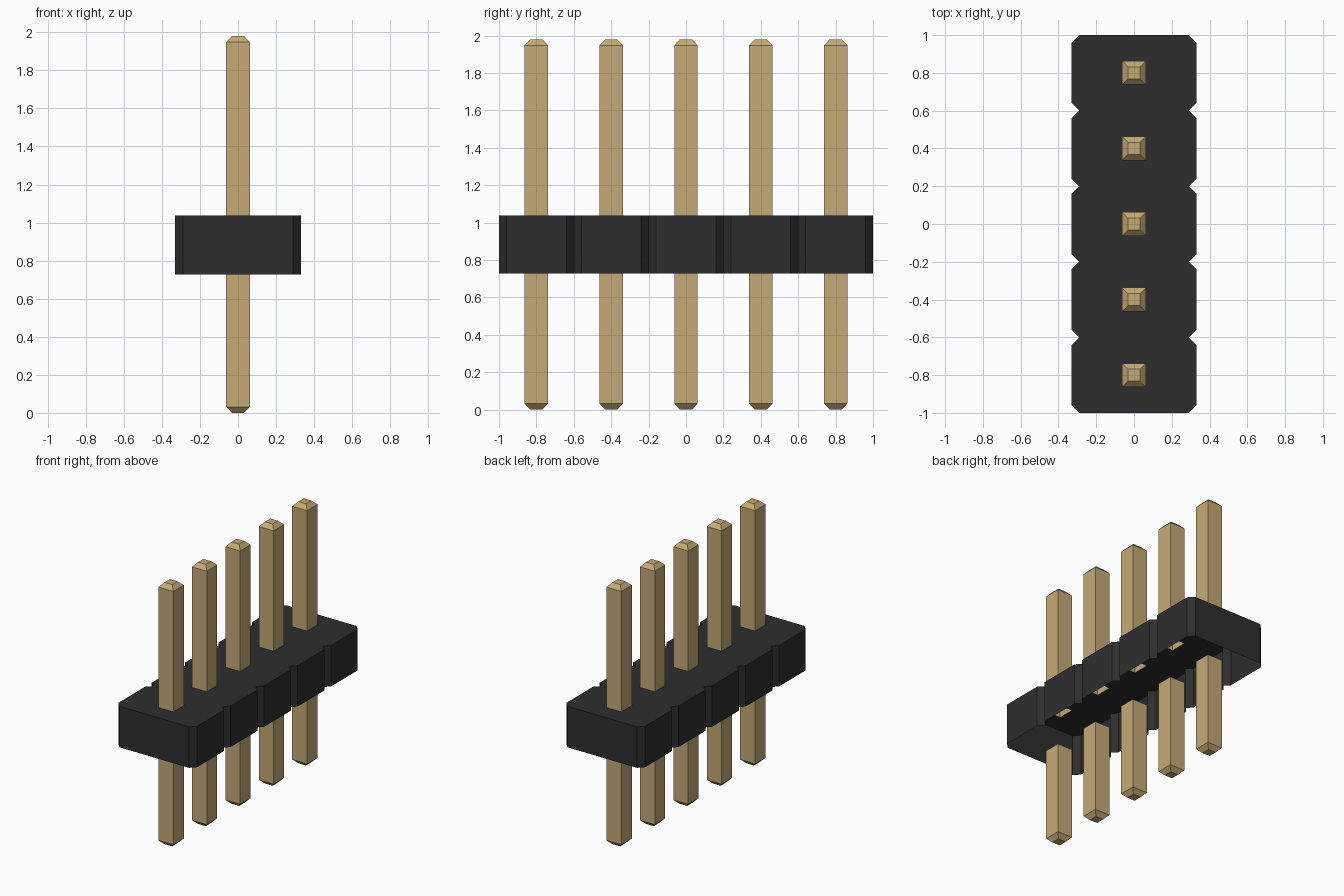
import bpy, bmesh

if "Cube" in bpy.data.objects:
    bpy.data.objects.remove(bpy.data.objects["Cube"], do_unlink=True)

PITCH, COUNT = 0.4, 5
HALF_X, CHAMFER = 0.33, 0.04          # housing half width and corner cut
BODY_LOW, BODY_TOP = 0.727, 1.037
PIN, TIP, BEVEL = 0.0625, 0.032, 0.032  # pin half width, tip half width, tip height
HEIGHT = 1.98
CENTRES = [(i - (COUNT - 1) / 2) * PITCH for i in range(COUNT)]


def material(name, rgb):
    mat = bpy.data.materials.new(name)
    mat.use_nodes = True
    mat.diffuse_color = (*rgb, 1)
    mat.node_tree.nodes["Principled BSDF"].inputs["Base Color"].default_value = (*rgb, 1)
    return mat


def finish(name, bm, mat):
    bmesh.ops.recalc_face_normals(bm, faces=bm.faces[:])
    mesh = bpy.data.meshes.new(name)
    bm.to_mesh(mesh)
    bm.free()
    mesh.materials.append(mat)
    obj = bpy.data.objects.new(name, mesh)
    bpy.context.collection.objects.link(obj)
    return obj


def square(bm, half, y, z):
    return [bm.verts.new((sx * half, y + sy * half, z))
            for sx, sy in ((1, 1), (-1, 1), (-1, -1), (1, -1))]


def pin_half(name, y, z_body, z_shoulder, z_end, mat):
    """Square pin from the housing face to a bevelled tip, open at the housing."""
    bm = bmesh.new()
    rings = [square(bm, PIN, y, z_body), square(bm, PIN, y, z_shoulder),
             square(bm, TIP, y, z_end)]
    for a, b in zip(rings, rings[1:]):
        for i in range(4):
            j = (i + 1) % 4
            bm.faces.new((a[i], a[j], b[j], b[i]))
    bm.faces.new(rings[-1])
    return finish(name, bm, mat)


black = material("black plastic", (0.027, 0.027, 0.027))
gold = material("pale gold", (0.56, 0.40, 0.18))

# Housing top: one chamfered cell per pin, each with a square hole
bm = bmesh.new()
hy = PITCH / 2
for cy in CENTRES:
    inner = square(bm, PIN, cy, BODY_TOP)
    outer = []
    for sx, sy in ((1, 1), (-1, 1), (-1, -1), (1, -1)):
        side = bm.verts.new((sx * HALF_X, cy + sy * (hy - CHAMFER), BODY_TOP))
        end = bm.verts.new((sx * (HALF_X - CHAMFER), cy + sy * hy, BODY_TOP))
        outer.append((side, end) if sx * sy > 0 else (end, side))
    for i in range(4):
        j = (i + 1) % 4
        bm.faces.new((*outer[i], inner[i]))
        bm.faces.new((outer[i][1], outer[j][0], inner[j], inner[i]))
bmesh.ops.remove_doubles(bm, verts=bm.verts[:], dist=0.001)

# Housing walls: drop the outer rim, leaving the underside open
rim = [e for e in bm.edges if e.is_boundary
       and all(abs(v.co.x) > 2 * PIN for v in e.verts)]
walls = bmesh.ops.extrude_edge_only(bm, edges=rim)["geom"]
for v in walls:
    if isinstance(v, bmesh.types.BMVert):
        v.co.z = BODY_LOW
finish("housing", bm, black)

# Pins above and below the housing
for n, cy in enumerate(CENTRES, 1):
    pin_half(f"upper_pin_{n}", cy, BODY_TOP, HEIGHT - BEVEL, HEIGHT, gold)
    pin_half(f"lower_pin_{n}", cy, BODY_LOW, BEVEL, 0, gold)
